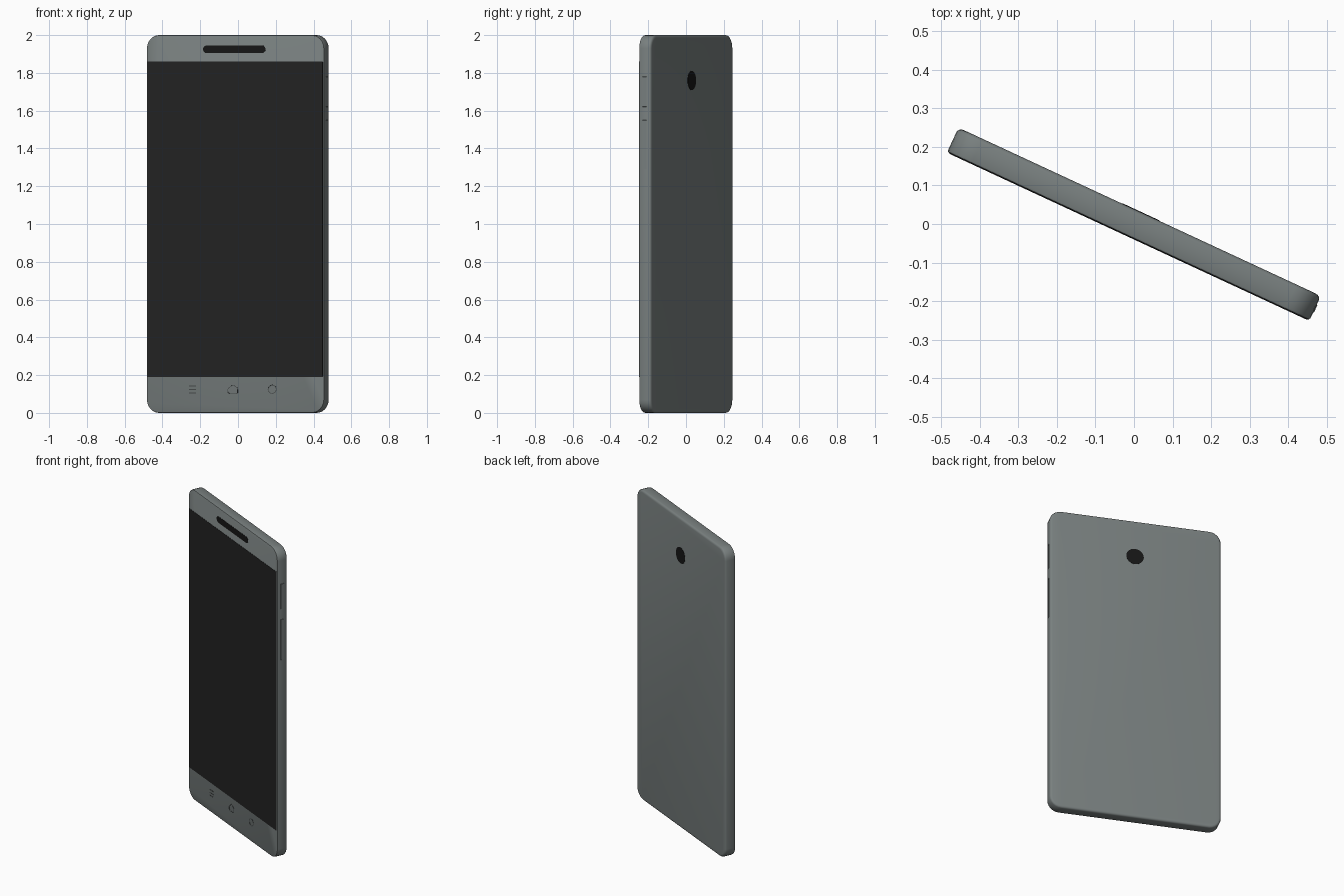
import bpy, bmesh, math

if "Cube" in bpy.data.objects:
    bpy.data.objects.remove(bpy.data.objects["Cube"])

ANGLE = math.radians(-24.9)
HW, HT = 0.518, 0.035          # half width, half thickness


def material(name, rgb):
    m = bpy.data.materials.new(name)
    m.diffuse_color = (*rgb, 1)
    m.use_nodes = True
    m.node_tree.nodes["Principled BSDF"].inputs["Base Color"].default_value = m.diffuse_color
    return m


GREY = material("casing grey", (0.19, 0.215, 0.213))
SCREEN = material("screen black", (0.016, 0.016, 0.016))
BLACK = material("deep black", (0.008, 0.008, 0.008))
LINE = material("icon dark grey", (0.06, 0.067, 0.067))


def finish(name, bm, mat, smooth=False):
    bmesh.ops.recalc_face_normals(bm, faces=bm.faces)
    me = bpy.data.meshes.new(name)
    bm.to_mesh(me)
    bm.free()
    me.materials.append(mat)
    ob = bpy.data.objects.new(name, me)
    bpy.context.collection.objects.link(ob)
    ob.rotation_euler.z = ANGLE
    if smooth:
        bpy.context.view_layer.objects.active = ob
        ob.select_set(True)
        bpy.ops.object.shade_smooth_by_angle(angle=math.radians(40))
        ob.select_set(False)
    return ob


def rounded(cx, cz, hx, hz, r, n=6):
    """Rounded rectangle outline in the x-z plane."""
    pts = []
    for k, (sx, sz) in enumerate([(1, 1), (-1, 1), (-1, -1), (1, -1)]):
        for i in range(n + 1):
            a = math.pi / 2 * (k + i / n)
            pts.append((cx + sx * (hx - r) + r * math.cos(a),
                        cz + sz * (hz - r) + r * math.sin(a)))
    return pts


def loft(name, layers, mat, smooth=False):
    """Skin a stack of (y, outline) layers and cap both ends."""
    bm = bmesh.new()
    loops = [[bm.verts.new((x, y, z)) for x, z in pts] for y, pts in layers]
    for a, b in zip(loops, loops[1:]):
        for i in range(len(a)):
            j = (i + 1) % len(a)
            bm.faces.new((a[i], a[j], b[j], b[i]))
    bm.faces.new(loops[0])
    bm.faces.new(loops[-1])
    return finish(name, bm, mat, smooth)


def plate(name, pts, y0, y1, mat):
    return loft(name, [(y0, pts), (y1, pts)], mat)


def outline(name, pts, y, width, mat):
    """Thin flat line following a closed outline."""
    cx = sum(p[0] for p in pts) / len(pts)
    cz = sum(p[1] for p in pts) / len(pts)
    size = max(math.hypot(p[0] - cx, p[1] - cz) for p in pts)
    s = 1 - width / size
    inner = [(cx + (x - cx) * s, cz + (z - cz) * s) for x, z in pts]
    bm = bmesh.new()
    rings = [[bm.verts.new((x, yy, z)) for x, z in q]
             for yy, q in ((y, pts), (y - 0.001, pts), (y - 0.001, inner), (y, inner))]
    for k in range(4):
        a, b = rings[k], rings[(k + 1) % 4]
        for i in range(len(a)):
            j = (i + 1) % len(a)
            bm.faces.new((a[i], a[j], b[j], b[i]))
    return finish(name, bm, mat)


# Casing: rounded slab with softened front and back rims
profile = [(-HT, 0.006), (-0.033, 0.002), (-0.028, 0), (0.024, 0),
           (0.030, 0.003), (0.0335, 0.008), (HT, 0.015)]
loft("casing", [(y, rounded(0, 1, HW - d, 1 - d, 0.07 - d)) for y, d in profile],
     GREY, True)

# Screen across the full front
plate("screen", rounded(0, 1.025, 0.511, 0.835, 0.002, 1), -HT - 0.0015, -HT + 0.002, SCREEN)

# Earpiece slot and rear camera
plate("earpiece", rounded(-0.005, 1.925, 0.182, 0.02, 0.0195), -HT - 0.0012, -HT + 0.002, BLACK)
plate("rear_camera", [(0.003 + 0.053 * math.cos(i * math.tau / 24),
                       1.76 + 0.051 * math.sin(i * math.tau / 24)) for i in range(24)],
      HT - 0.002, HT + 0.0012, BLACK)

# Navigation icons: menu bars, home outline, back ring
for k in (-1, 0, 1):
    plate(f"menu_bar_{k + 2}", rounded(-0.249, 0.124 + k * 0.018, 0.021, 0.003, 0.002, 1),
          -HT - 0.001, -HT + 0.001, LINE)
home = [(-0.035, -0.024), (0.009, -0.024), (0.015, -0.018), (0.015, 0.0),
        (0.012, 0.009), (-0.007, 0.024), (-0.019, 0.024), (-0.038, 0.009),
        (-0.046, 0.0), (-0.044, -0.018)]
outline("home_icon", [(x, 0.124 + z) for x, z in home], -HT, 0.004, LINE)
outline("back_icon", [(0.216 + 0.026 * math.cos(i * math.tau / 16),
                       0.125 + 0.024 * math.sin(i * math.tau / 16)) for i in range(16)],
        -HT, 0.004, LINE)

# Slim side keys on the right edge
for name, z, h in (("power_key", 1.70, 0.08), ("volume_key", 1.42, 0.13)):
    plate(name, rounded(HW, z, 0.002, h, 0.001, 1), -0.012, 0.010, GREY)
